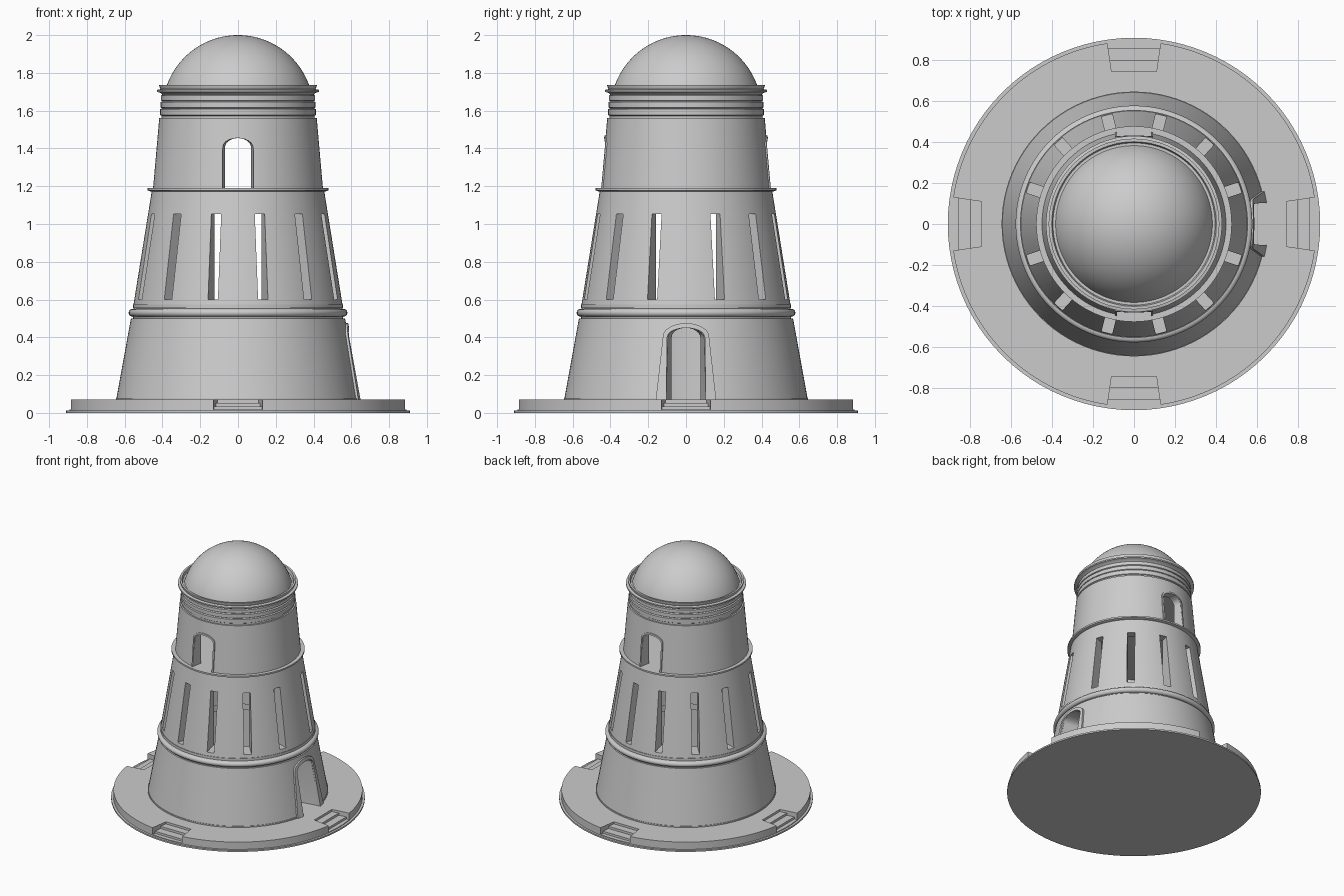
import bpy, bmesh
from math import cos, sin, pi, radians, sqrt, tan
from mathutils import Matrix

cube = bpy.data.objects.get("Cube")
if cube:
    bpy.data.objects.remove(cube)

SEGMENTS = 96
stone = bpy.data.materials.new("pale grey stone")
stone.use_nodes = True
stone.diffuse_color = (0.6, 0.6, 0.6, 1)
stone.node_tree.nodes["Principled BSDF"].inputs["Base Color"].default_value = (0.6, 0.6, 0.6, 1)


def make_object(name, bm):
    bmesh.ops.remove_doubles(bm, verts=bm.verts, dist=1e-5)
    bmesh.ops.recalc_face_normals(bm, faces=bm.faces)
    mesh = bpy.data.meshes.new(name)
    bm.to_mesh(mesh)
    bm.free()
    mesh.materials.append(stone)
    obj = bpy.data.objects.new(name, mesh)
    bpy.context.collection.objects.link(obj)
    return obj


def lathe(name, profile):
    """Revolve a closed (radius, height) outline about z."""
    bm = bmesh.new()
    verts = [bm.verts.new((r, 0, z)) for r, z in profile]
    edges = [bm.edges.new((a, b)) for a, b in zip(verts, verts[1:] + verts[:1])
             if a.co.x > 0 or b.co.x > 0]
    bmesh.ops.spin(bm, geom=verts + edges, cent=(0, 0, 0), axis=(0, 0, 1),
                   angle=2 * pi, steps=SEGMENTS, use_merge=True)
    bmesh.ops.remove_doubles(bm, verts=bm.verts, dist=1e-5)
    bmesh.ops.dissolve_degenerate(bm, edges=bm.edges, dist=1e-6)
    return make_object(name, bm)


def prism(bm, side_a, side_b, angle):
    """Solid between two matching outlines, turned about z."""
    a = [bm.verts.new(p) for p in side_a]
    b = [bm.verts.new(p) for p in side_b]
    bm.faces.new(a)
    bm.faces.new(b[::-1])
    n = len(a)
    for i in range(n):
        j = (i + 1) % n
        bm.faces.new((a[i], b[i], b[j], a[j]))
    bmesh.ops.rotate(bm, verts=a + b, cent=(0, 0, 0),
                     matrix=Matrix.Rotation(angle, 3, 'Z'))


def arch(half_bottom, half_top, low, spring, top, steps=12):
    """Open path: up one jamb, over a flattened arch, down the other."""
    curve = [(half_top * cos(pi * i / steps), spring + (top - spring) * sin(pi * i / steps))
             for i in range(steps + 1)]
    return [(half_bottom, low)] + curve + [(-half_bottom, low)]


def arch_cutter(name, path, r_ref, r_in, r_out, angles):
    bm = bmesh.new()
    for angle in angles:
        prism(bm, *[[(r, u * r / r_ref, z) for u, z in path] for r in (r_in, r_out)], angle)
    return make_object(name, bm)


def carve(obj, cutter):
    cutter.hide_render = True
    mod = obj.modifiers.new("openings", 'BOOLEAN')
    mod.operation = 'DIFFERENCE'
    mod.solver = 'EXACT'
    mod.object = cutter
    bpy.context.view_layer.update()
    result = bpy.data.meshes.new_from_object(
        obj.evaluated_get(bpy.context.evaluated_depsgraph_get()))
    obj.modifiers.clear()
    obj.data = result
    bpy.data.objects.remove(cutter)


def surround(name, outer, inner, wall, proud, angle):
    """Raised arched frame that follows the curved, leaning wall."""
    bm = bmesh.new()

    def row(path, offset):
        return [bm.verts.new((sqrt((wall(z) + offset) ** 2 - u * u), u, z)) for u, z in path]

    rows = [row(outer, -0.02), row(outer, proud), row(inner, proud), row(inner, -0.02)]
    for k in range(4):
        p, q = rows[k], rows[(k + 1) % 4]
        for i in range(len(p) - 1):
            bm.faces.new((p[i], p[i + 1], q[i + 1], q[i]))
    for end in (0, -1):
        bm.faces.new([r[end] for r in rows])
    bmesh.ops.rotate(bm, verts=bm.verts, cent=(0, 0, 0), matrix=Matrix.Rotation(angle, 3, 'Z'))
    return make_object(name, bm)


def lean(r0, z0, r1, z1):
    return lambda z: r0 + (r1 - r0) * (z - z0) / (z1 - z0)


quarter_turns = [i * pi / 2 for i in range(4)]
parts = []

# Round plinth with four flights of recessed steps
parts.append(lathe("plinth_foot", [(0, 0), (0.91, 0), (0.91, 0.012), (0, 0.012)]))
plinth = lathe("plinth", [(0, 0.01), (0.893, 0.01), (0.893, 0.07), (0, 0.07)])
stairs = [(0.745, 0.1), (0.745, 0.053), (0.8, 0.053), (0.8, 0.035),
          (0.86, 0.035), (0.86, 0.018), (1, 0.018), (1, 0.1)]
bm = bmesh.new()
for turn in quarter_turns:
    prism(bm, *[[(r, s * r * tan(0.146), z) for r, z in stairs] for s in (-1, 1)], turn)
carve(plinth, make_object("stair_cutter", bm))
parts.append(plinth)

# Lower tier with the doorway
lower_wall = lean(0.645, 0.07, 0.567, 0.5)
lower = lathe("lower_tier", [(0.46, 0.07), (0.647, 0.07), (0.647, 0.08),
                             (lower_wall(0.08), 0.08), (0.567, 0.5), (0.46, 0.5)])
carve(lower, arch_cutter("door_cutter", arch(0.102, 0.102, 0.05, 0.4, 0.45),
                         0.61, 0.35, 0.8, [0]))
parts.append(lower)
parts.append(surround("door_surround", arch(0.16, 0.122, 0.07, 0.405, 0.475),
                      arch(0.104, 0.1, 0.07, 0.4, 0.45), lower_wall, 0.012, 0))

# Rounded belt between the lower and slit tiers
belt = [(0.558 + 0.021 * cos(t), 0.53 + 0.021 * sin(t))
        for t in [radians(a) for a in range(-90, 91, 20)]]
parts.append(lathe("belt", [(0.43, 0.5), (0.555, 0.5)] + belt
                   + [(0.55, 0.553), (0.55, 0.56), (0.43, 0.56)]))

# Middle tier with tall slits grouped about the front and back
middle = lathe("slit_tier", [(0.41, 0.555), (0.557, 0.555), (0.557, 0.575), (0.553, 0.575),
                             (0.456, 1.178), (0.41, 1.178)])
slit = [(-0.027, 0.6), (0.027, 0.6), (0.027, 1.053), (-0.027, 1.053)]
bm = bmesh.new()
for facing in (90, 270):
    for off in (14, 42.5, 71):
        for s in (-1, 1):
            prism(bm, *[[(r, u, z) for u, z in slit] for r in (0.3, 0.7)],
                  radians(facing + s * off))
carve(middle, make_object("slit_cutter", bm))
parts.append(middle)

# Thin ledge, which is also the upper floor
parts.append(lathe("ledge", [(0, 1.172), (0.462, 1.172), (0.478, 1.178),
                             (0.478, 1.19), (0, 1.19)]))

# Upper tier with an arched window at the front and back
upper_wall = lean(0.45, 1.185, 0.417, 1.56)
upper = lathe("window_tier", [(0.37, 1.185), (0.45, 1.185), (0.417, 1.56), (0.37, 1.56)])
carve(upper, arch_cutter("window_cutter", arch(0.083, 0.083, 1.18, 1.405, 1.455),
                         0.435, 0.25, 0.6, [pi / 2, -pi / 2]))
parts.append(upper)
for name, turn in (("back_window_surround", pi / 2), ("front_window_surround", -pi / 2)):
    parts.append(surround(name, arch(0.094, 0.094, 1.19, 1.41, 1.468),
                          arch(0.083, 0.083, 1.19, 1.405, 1.455), upper_wall, 0.007, turn))

# Banded cornice with a flared rim
parts.append(lathe("cornice", [
    (0, 1.555), (0.406, 1.555), (0.406, 1.573), (0.412, 1.577), (0.412, 1.608), (0.402, 1.612),
    (0.41, 1.617), (0.41, 1.645), (0.4, 1.65), (0.408, 1.655), (0.408, 1.68), (0.4, 1.685),
    (0.412, 1.695), (0.43, 1.7), (0.43, 1.71), (0.41, 1.714), (0.417, 1.73), (0.417, 1.737),
    (0.402, 1.737), (0.396, 1.715), (0, 1.715)]))

# Dome
radius, centre = 0.4, 1.6
dome = [(radius * cos(t), centre + radius * sin(t))
        for t in [radians(16 + 74 * i / 24) for i in range(24)]]
parts.append(lathe("dome", [(0, dome[0][1])] + dome + [(0, centre + radius)]))

# Smooth curves, crisp edges
bpy.ops.object.select_all(action='DESELECT')
for obj in parts:
    obj.select_set(True)
bpy.context.view_layer.objects.active = parts[0]
bpy.ops.object.shade_smooth_by_angle(angle=radians(30))
